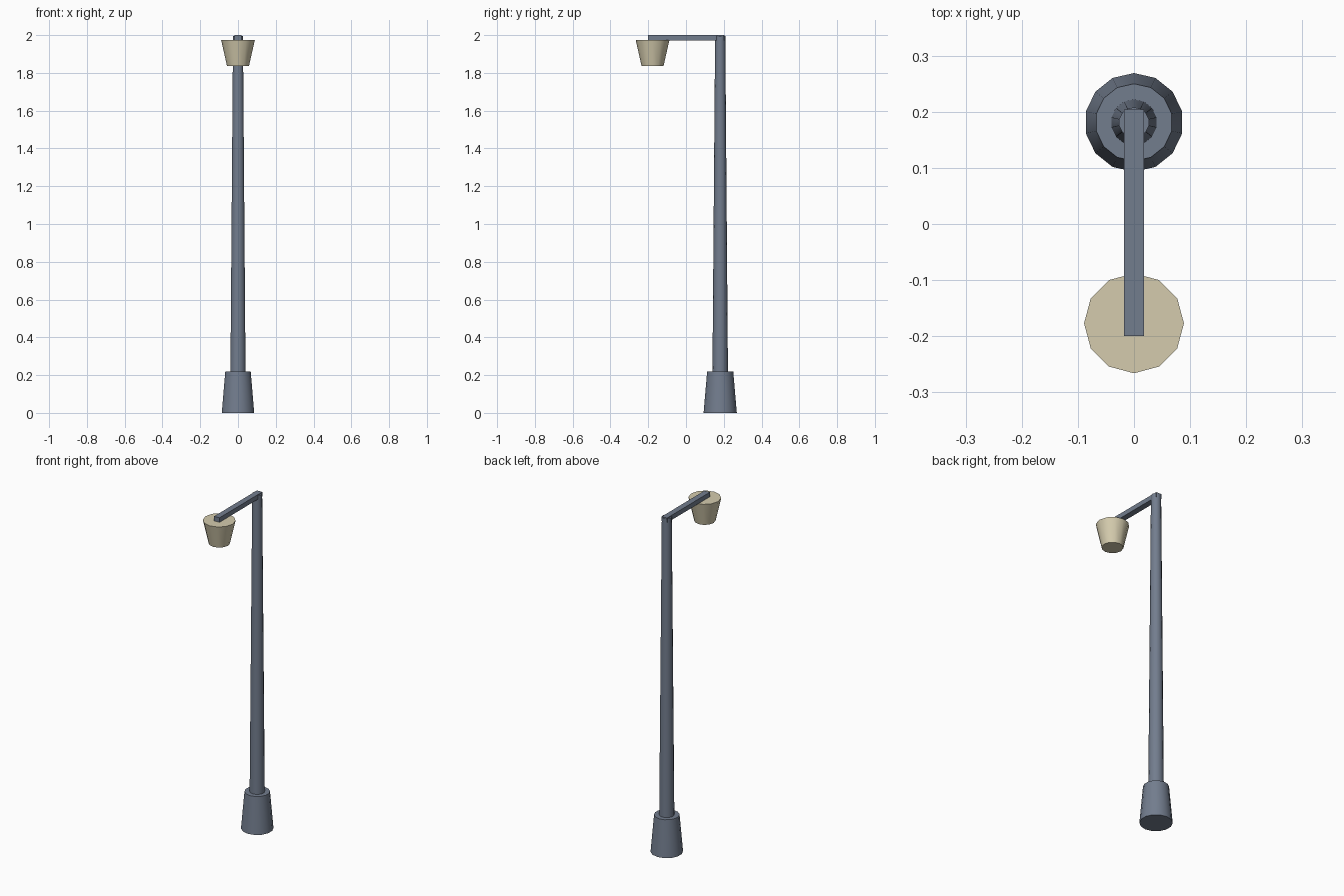
import bpy
import math

cube = bpy.data.objects.get("Cube")
if cube:
    bpy.data.objects.remove(cube, do_unlink=True)


def material(name, rgb):
    mat = bpy.data.materials.new(name)
    mat.use_nodes = True
    colour = (*rgb, 1)
    mat.diffuse_color = colour
    mat.node_tree.nodes["Principled BSDF"].inputs["Base Color"].default_value = colour
    return mat


def finish(name, mat):
    obj = bpy.context.object
    obj.name = name
    obj.data.materials.append(mat)
    return obj


def tapered(name, mat, sides, y, r_low, r_high, z_low, z_high, turn=0):
    """Faceted tapered cylinder standing between two heights."""
    bpy.ops.mesh.primitive_cone_add(
        vertices=sides, radius1=r_low, radius2=r_high, depth=z_high - z_low,
        location=(0, y, (z_low + z_high) / 2), rotation=(0, 0, turn))
    obj = finish(name, mat)
    bpy.ops.object.shade_smooth_by_angle(angle=math.radians(35))
    return obj


steel = material("blue grey steel", (0.17, 0.205, 0.27))
cream = material("warm cream shade", (0.66, 0.60, 0.42))

POLE_Y, LAMP_Y = 0.181, -0.177

# Footing and tall tapering pole
tapered("base", steel, 14, POLE_Y, 0.088, 0.069, 0, 0.22)
tapered("pole", steel, 14, POLE_Y, 0.041, 0.027, 0.22, 1.995)

# Horizontal arm reaching forward
bpy.ops.mesh.primitive_cube_add(size=1, location=(0, 0.002, 1.986))
arm = finish("arm", steel)
arm.scale = (0.035, 0.404, 0.028)

# Lamp shade hanging under the arm
tapered("lamp_shade", cream, 12, LAMP_Y, 0.058, 0.089, 1.836, 1.973)
